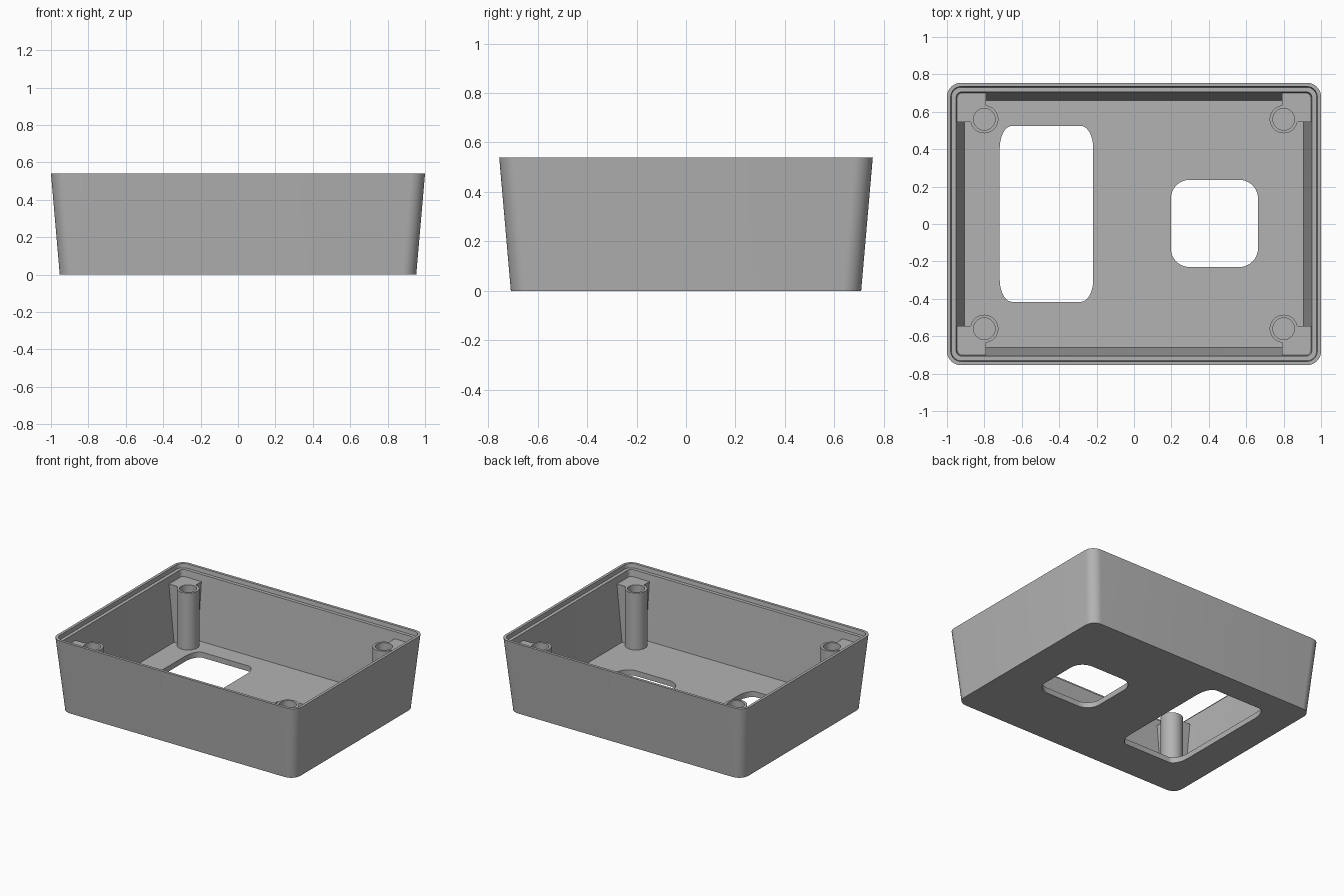
import bpy, bmesh
from math import sin, cos, pi, radians

old = bpy.data.objects.get("Cube")
if old:
    bpy.data.objects.remove(old, do_unlink=True)

HEIGHT, FLOOR, POST_TOP = 0.54, 0.04, 0.46

grey = bpy.data.materials.new("plain grey plastic")
grey.use_nodes = True
colour = (0.45, 0.45, 0.45, 1)
grey.diffuse_color = colour
grey.node_tree.nodes["Principled BSDF"].inputs["Base Color"].default_value = colour


def rounded_rect(hx, hy, rx, ry, z, cx=0, cy=0, steps=10):
    """Points of a rounded rectangle, counter-clockwise."""
    pts = []
    for k, (sx, sy) in enumerate([(1, 1), (-1, 1), (-1, -1), (1, -1)]):
        for i in range(steps + 1):
            a = (k + i / steps) * pi / 2
            pts.append((cx + sx * (hx - rx) + rx * cos(a),
                        cy + sy * (hy - ry) + ry * sin(a), z))
    return pts


def loft(name, rings):
    """Closed solid through a stack of matching rings."""
    bm = bmesh.new()
    loops = [[bm.verts.new(p) for p in ring] for ring in rings]
    for a, b in zip(loops, loops[1:]):
        for i in range(len(a)):
            j = (i + 1) % len(a)
            bm.faces.new((a[i], a[j], b[j], b[i]))
    bm.faces.new(loops[0][::-1])
    bm.faces.new(loops[-1])
    bmesh.ops.recalc_face_normals(bm, faces=bm.faces)
    mesh = bpy.data.meshes.new(name)
    bm.to_mesh(mesh)
    bm.free()
    mesh.materials.append(grey)
    obj = bpy.data.objects.new(name, mesh)
    bpy.context.collection.objects.link(obj)
    return obj


def activate(obj):
    bpy.ops.object.select_all(action='DESELECT')
    obj.select_set(True)
    bpy.context.view_layer.objects.active = obj


def cut(obj, cutter):
    """Subtract the cutter and delete it."""
    cutter.hide_render = True
    mod = obj.modifiers.new("cut", 'BOOLEAN')
    mod.operation, mod.solver, mod.object = 'DIFFERENCE', 'EXACT', cutter
    activate(obj)
    bpy.ops.object.modifier_apply(modifier=mod.name)
    bpy.data.objects.remove(cutter, do_unlink=True)


def smooth(obj):
    activate(obj)
    bpy.ops.object.shade_smooth_by_angle(angle=radians(30))


# Tapered tray: outside wall, rim, recessed ledge, inside wall, floor
sections = [(0.953, 0.708, 0.075, 0), (1, 0.755, 0.075, HEIGHT),
            (0.98, 0.735, 0.055, HEIGHT), (0.976, 0.731, 0.052, 0.51),
            (0.951, 0.706, 0.03, 0.51), (0.905, 0.66, 0.02, FLOOR)]
tray = loft("tray", [rounded_rect(hx, hy, r, r, z) for hx, hy, r, z in sections])

# Floor openings: (centre x, centre y, half width, half depth, corner radii)
for cx, cy, hx, hy, rx, ry in [(-0.468, 0.054, 0.25, 0.47, 0.065, 0.12),
                               (0.43, 0.003, 0.233, 0.233, 0.1, 0.1)]:
    cut(tray, loft("opening_cutter", [rounded_rect(hx, hy, rx, ry, z, cx, cy)
                                      for z in (-0.1, 0.1)]))
smooth(tray)

# Corner screw posts, each merged with a block filling the corner behind it
PX, PY, RADIUS = 0.8, 0.56, 0.075


def post_outline(z, wall_x, wall_y, steps=32):
    start, end = radians(-11.5), radians(-262.3)
    arc = [start + (end - start) * i / steps for i in range(steps + 1)]
    pts = [(PX + RADIUS * cos(a), PY + RADIUS * sin(a), z) for a in arc]
    return pts + [(0.79, wall_y, z), (wall_x, wall_y, z), (wall_x, 0.545, z)]


posts = loft("screw_posts", [post_outline(FLOOR - 0.02, 0.913, 0.668),
                             post_outline(POST_TOP, 0.957, 0.712)])
hole = 0.058
cut(posts, loft("hole_cutter", [rounded_rect(hole, hole, hole - 1e-4, hole - 1e-4, z, PX, PY, 8)
                                for z in (FLOOR, HEIGHT)]))
mirror = posts.modifiers.new("four corners", 'MIRROR')
mirror.use_axis = (True, True, False)
activate(posts)
bpy.ops.object.modifier_apply(modifier=mirror.name)
smooth(posts)
